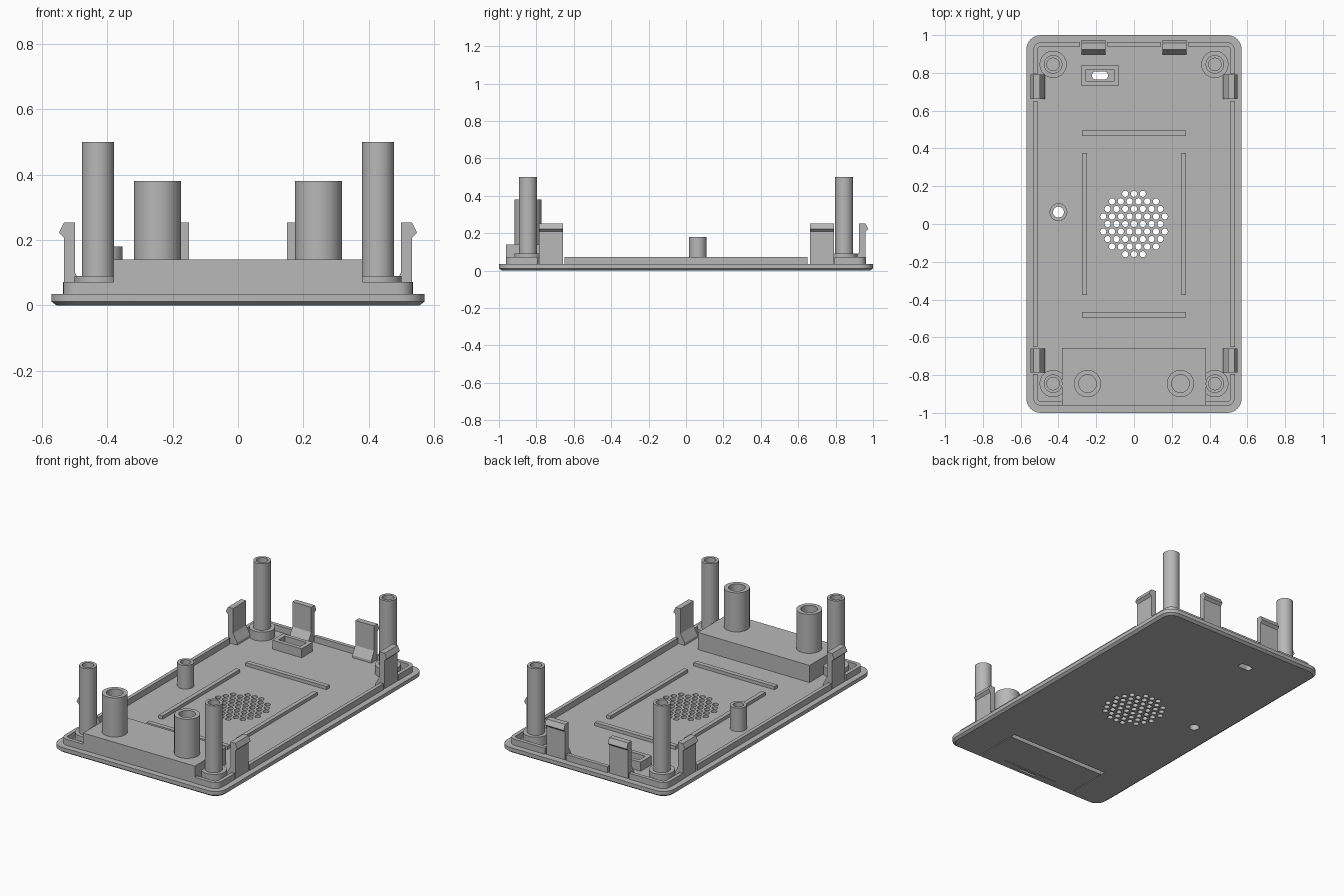
import bpy, bmesh, math

if "Cube" in bpy.data.objects:
    bpy.data.objects.remove(bpy.data.objects["Cube"], do_unlink=True)

grey = bpy.data.materials.new("plain grey plastic")
grey.use_nodes = True
grey.diffuse_color = (0.48, 0.48, 0.48, 1)
grey.node_tree.nodes["Principled BSDF"].inputs["Base Color"].default_value = grey.diffuse_color

FLOOR, RIM = 0.035, 0.072


def circle(x, y, r, n=32):
    return [(x + r * math.cos(2 * math.pi * i / n), y + r * math.sin(2 * math.pi * i / n)) for i in range(n)]


def rounded(x, y, hx, hy, r, n=6):
    """Rounded rectangle outline, counter-clockwise."""
    pts = []
    for k, (sx, sy) in enumerate([(1, 1), (-1, 1), (-1, -1), (1, -1)]):
        for i in range(n + 1):
            a = math.pi / 2 * (k + i / n)
            pts.append((x + sx * (hx - r) + r * math.cos(a), y + sy * (hy - r) + r * math.sin(a)))
    return pts


def rect(x0, x1, y0, y1):
    return [(x0, y0), (x1, y0), (x1, y1), (x0, y1)]


def loft(bm, loops, ring=False):
    """Skin a stack of (outline, z) loops; a ring closes on itself, a solid gets caps."""
    rows = [[bm.verts.new((x, y, z)) for x, y in pts] for pts, z in loops]
    pairs = list(zip(rows, rows[1:]))
    if ring:
        pairs.append((rows[-1], rows[0]))
    else:
        bm.faces.new(rows[0][::-1])
        bm.faces.new(rows[-1])
    for a, b in pairs:
        for i in range(len(a)):
            j = (i + 1) % len(a)
            bm.faces.new((a[i], a[j], b[j], b[i]))


def solid(bm, outline, z0, z1):
    loft(bm, [(outline, z0), (outline, z1)])


def tube(bm, outer, inner, z0, z1):
    loft(bm, [(outer, z0), (outer, z1), (inner, z1), (inner, z0)], ring=True)


def finish(bm, name, smooth=True):
    bmesh.ops.recalc_face_normals(bm, faces=bm.faces)
    me = bpy.data.meshes.new(name)
    bm.to_mesh(me)
    bm.free()
    ob = bpy.data.objects.new(name, me)
    bpy.context.collection.objects.link(ob)
    me.materials.append(grey)
    if smooth:
        shade(ob)
    return ob


def shade(ob):
    bpy.ops.object.select_all(action='DESELECT')
    ob.select_set(True)
    bpy.context.view_layer.objects.active = ob
    bpy.ops.object.shade_smooth_by_angle(angle=math.radians(30))


def cut(ob, bm):
    """Subtract the cutter mesh and discard it."""
    cutter = finish(bm, "cutter", False)
    cutter.hide_render = True
    mod = ob.modifiers.new("cut", 'BOOLEAN')
    mod.object, mod.operation, mod.solver = cutter, 'DIFFERENCE', 'EXACT'
    bpy.ops.object.select_all(action='DESELECT')
    bpy.context.view_layer.objects.active = ob
    ob.select_set(True)
    bpy.ops.object.modifier_apply(modifier=mod.name)
    bpy.data.objects.remove(cutter, do_unlink=True)
    shade(ob)


def block(name, outline, z0, z1):
    bm = bmesh.new()
    solid(bm, outline, z0, z1)
    return finish(bm, name)


def post(name, x, y, r, bore, z0, z1):
    bm = bmesh.new()
    tube(bm, circle(x, y, r), circle(x, y, bore), z0, z1)
    return finish(bm, name)


# Base plate with a chamfered lower edge
bm = bmesh.new()
loft(bm, [(rounded(0, 0, 0.554, 0.984, 0.06), 0),
          (rounded(0, 0, 0.57, 1, 0.076), 0.012),
          (rounded(0, 0, 0.57, 1, 0.076), FLOOR)])
plate = finish(bm, "base_plate")

# Openings through the plate: speaker grille, button hole and port slot
bm = bmesh.new()
step_x, step_y = 0.0465, 0.04
for row in range(-4, 5):
    for col in range(-4, 5):
        x, y = (col + 0.5 * (row % 2)) * step_x, row * step_y
        if math.hypot(x, y) < 0.173:
            solid(bm, circle(x, y, 0.0165, 16), -0.1, 0.1)
solid(bm, circle(-0.4, 0.063, 0.029), -0.1, 0.1)
solid(bm, rounded(-0.18, 0.786, 0.042, 0.021, 0.018), -0.1, 0.1)
cut(plate, bm)

# Lid outline on the underside: finger slot, seams and latch notch
bm = bmesh.new()
solid(bm, rect(-0.34, 0.34, -0.7, -0.67), -0.1, 0.025)
for s in (-1, 1):
    solid(bm, rect(s * 0.34 - 0.003, s * 0.34 + 0.003, -0.95, -0.71), -0.1, 0.008)
solid(bm, rect(-0.19, 0.19, -0.936, -0.93), -0.1, 0.008)
solid(bm, rect(-0.06, 0.06, -0.965, -0.95), -0.1, 0.015)
cut(plate, bm)

# Locating rim, interrupted at the clips and the front box
bm = bmesh.new()
tube(bm, rounded(0, 0, 0.534, 0.963, 0.045), rounded(0, 0, 0.511, 0.94, 0.022), FLOOR, RIM)
rim = finish(bm, "locating_rim")
bm = bmesh.new()
for s in (-1, 1):
    for y in (-0.722, 0.722):
        solid(bm, rect(s * 0.52 - 0.05, s * 0.52 + 0.05, y - 0.072, y + 0.072), 0, 0.2)
    solid(bm, rect(s * 0.214 - 0.072, s * 0.214 + 0.072, 0.9, 1), 0, 0.2)
solid(bm, rect(-0.38, 0.38, -1, -0.9), 0, 0.2)
cut(rim, bm)

# Snap clips: hooked profile with a sloped foot, extruded along the edge
PROFILE = [(-0.062, FLOOR), (0, FLOOR), (0, 0.208), (0.015, 0.222),
           (0, 0.253), (-0.034, 0.253), (-0.034, 0.1), (-0.062, 0.05)]


def clip(name, x, y, angle):
    bm = bmesh.new()
    ca, sa = math.cos(angle), math.sin(angle)
    ends = [[bm.verts.new((x + u * ca - w * sa, y + u * sa + w * ca, z)) for u, z in PROFILE]
            for w in (-0.064, 0.064)]
    bm.faces.new(ends[0])
    bm.faces.new(ends[1][::-1])
    for i in range(len(PROFILE)):
        j = (i + 1) % len(PROFILE)
        bm.faces.new((ends[0][i], ends[0][j], ends[1][j], ends[1][i]))
    finish(bm, name, False)


for side, s in (("left", 1), ("right", -1)):
    turn = 0 if s > 0 else math.pi
    clip(side + "_front_clip", s * 0.532, -0.722, turn)
    clip(side + "_rear_clip", s * 0.532, 0.727, turn)
    clip(side + "_back_edge_clip", s * 0.214, 0.959, math.pi / 2)
    # Corner screw posts with collars
    for end, y in (("front", -0.845), ("rear", 0.845)):
        post(f"{side}_{end}_post", s * 0.428, y, 0.049, 0.033, FLOOR, 0.5)
        post(f"{side}_{end}_post_collar", s * 0.428, y, 0.072, 0.048, FLOOR, 0.09)
    # Wide posts on the front box
    post(side + "_wide_post", s * 0.246, -0.845, 0.072, 0.047, 0.14, 0.38)
    # Long floor ribs
    block(side + "_floor_rib", rect(s * 0.263 - 0.013, s * 0.263 + 0.013, -0.376, 0.376), FLOOR, 0.055)

for end, y in (("front", -0.481), ("rear", 0.481)):
    block(end + "_floor_rib", rect(-0.275, 0.275, y - 0.014, y + 0.014), FLOOR, 0.055)

# Front box, button guide and port surround
block("front_box", rect(-0.38, 0.38, -0.962, -0.657), FLOOR, 0.14)
post("button_guide", -0.4, 0.063, 0.047, 0.029, FLOOR, 0.18)
bm = bmesh.new()
tube(bm, rect(-0.28, -0.08, 0.733, 0.84), rect(-0.254, -0.106, 0.757, 0.817), FLOOR, 0.09)
finish(bm, "port_surround", False)
